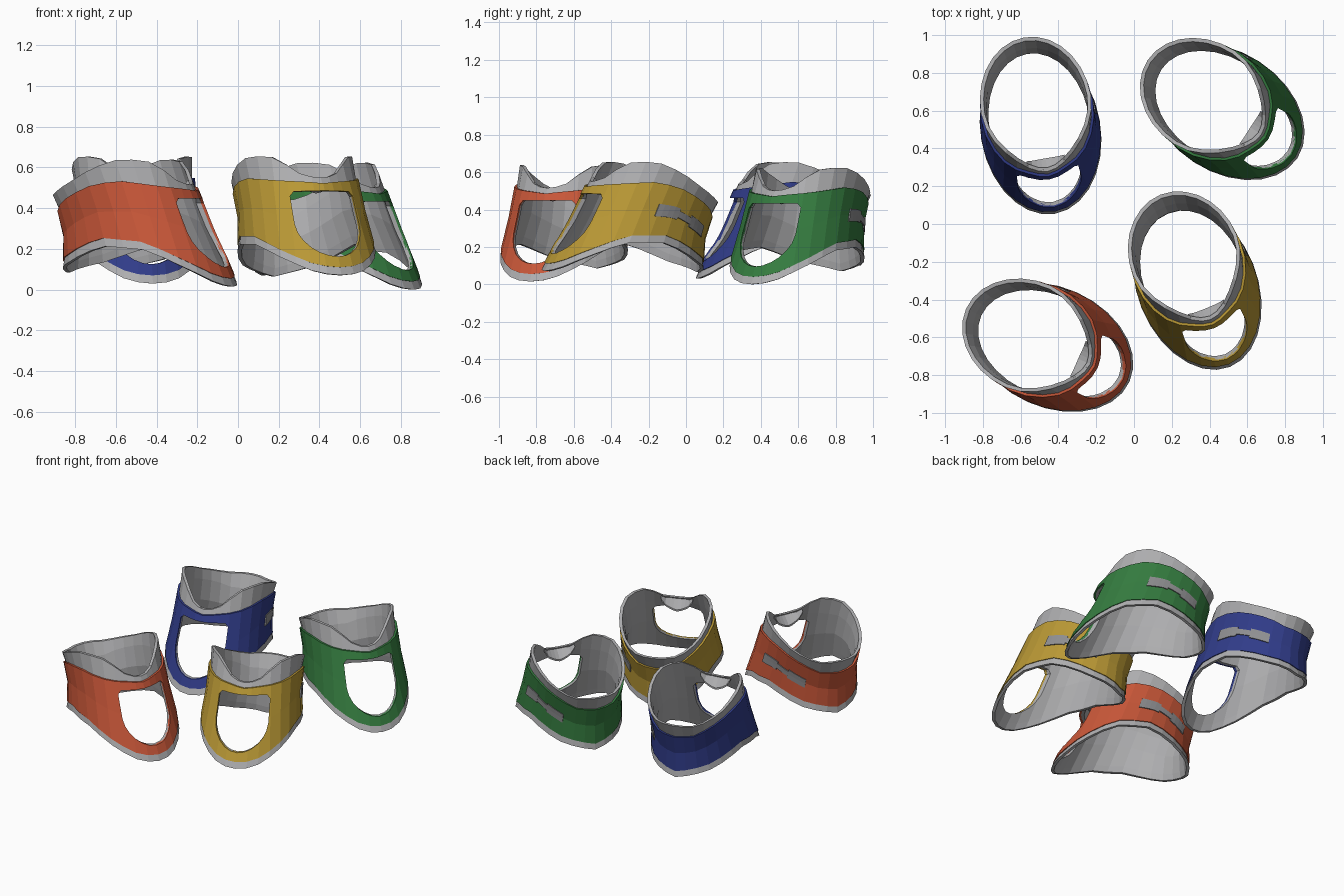
import bpy, bmesh, math

cube = bpy.data.objects.get("Cube")
if cube:
    bpy.data.objects.remove(cube, do_unlink=True)


def material(name, rgb):
    m = bpy.data.materials.new(name)
    m.use_nodes = True
    m.diffuse_color = (*rgb, 1)
    bsdf = next(n for n in m.node_tree.nodes if n.type == 'BSDF_PRINCIPLED')
    bsdf.inputs["Base Color"].default_value = (*rgb, 1)
    bsdf.inputs["Roughness"].default_value = 0.8
    return m


foam = material("foam grey", (0.42, 0.42, 0.43))
strap = material("strap grey", (0.27, 0.27, 0.28))

# Heights around the collar: (degrees from the front, z)
LOWER = [(0, 0), (20, .01), (45, .08), (75, .18), (105, .2), (140, .12), (180, .07)]
UPPER = [(0, .47), (45, .49), (80, .52), (100, .5), (130, .43), (155, .37), (180, .36)]
RIM = [(0, .5), (22, .51), (38, .57), (55, .625), (80, .62), (100, .57), (120, .51),
       (150, .45), (180, .45)]


def height(keys, a):
    d = abs((math.degrees(a) + 180) % 360 - 180)
    for (d0, z0), (d1, z1) in zip(keys, keys[1:]):
        if d <= d1:
            return z0 + (z1 - z0) * (d - d0) / (d1 - d0)
    return keys[-1][1]


def point(a, z, off):
    """Point on the wall, which leans back, narrows at the chin and pinches at the nape."""
    lo, hi = height(LOWER, a), height(RIM, a)
    f = (z - lo) / (hi - lo)
    grow = off - 0.07 * f * (1 - f) * (1 - math.cos(a))
    width = 0.31 - 0.015 * f + grow
    length = 0.44 - 0.08 * f + grow
    chin = 1 - 0.3 * f * max(0, math.cos(a)) ** 2
    return (width * chin * math.sin(a), -0.03 + 0.14 * f - length * math.cos(a), z)


def band_z(t):
    """Height at fraction t between the lower and upper band edges."""
    return lambda a: (height(LOWER, a) + 0.04) * (1 - t) + height(UPPER, a) * t


def add_mesh(name, sections, closed, mat):
    """Bridge closed cross-sections into one solid."""
    bm = bmesh.new()
    rings = [[bm.verts.new(p) for p in s] for s in sections]
    n = len(rings[0])
    for i in range(len(rings) if closed else len(rings) - 1):
        r, s = rings[i], rings[(i + 1) % len(rings)]
        for j in range(n):
            k = (j + 1) % n
            bm.faces.new((r[j], s[j], s[k], r[k]))
    if not closed:
        bm.faces.new(rings[0])
        bm.faces.new(rings[-1][::-1])
    bmesh.ops.recalc_face_normals(bm, faces=bm.faces)
    mesh = bpy.data.meshes.new(name)
    bm.to_mesh(mesh)
    bm.free()
    ob = bpy.data.objects.new(name, mesh)
    bpy.context.collection.objects.link(ob)
    if mat:
        mesh.materials.append(mat)
    return ob


def shell(name, levels, thick, angles, closed, mat):
    """Wall with the given (height rule, outward offset) levels."""
    sections = []
    for a in angles:
        outer = [point(a, z(a), off) for z, off in levels]
        inner = [point(a, z(a), off - thick) for z, off in reversed(levels)]
        sections.append(outer + inner)
    return add_mesh(name, sections, closed, mat)


def window_cutter():
    arc = [math.pi + math.pi * i / 12 for i in range(13)]
    outline = [(0.17 * math.cos(t), 0.265 + 0.17 * math.sin(t)) for t in arc]
    outline += [(0.165, 0.41), (0.145, 0.432), (-0.145, 0.432), (-0.165, 0.41)]
    sections = [[(x, y, z) for x, z in outline] for y in (-0.7, -0.05)]
    ob = add_mesh("window_cutter", sections, False, None)
    ob.hide_render = True
    return ob


def cut(ob, cutter):
    mod = ob.modifiers.new("window", 'BOOLEAN')
    mod.operation = 'DIFFERENCE'
    mod.solver = 'EXACT'
    mod.object = cutter
    bpy.context.view_layer.update()
    graph = bpy.context.evaluated_depsgraph_get()
    mesh = bpy.data.meshes.new_from_object(ob.evaluated_get(graph))
    ob.modifiers.clear()
    ob.data = mesh


def collar(colour, rgb, place, turn, pitch):
    around = [math.tau * i / 28 for i in range(28)]
    lower = lambda a: height(LOWER, a)
    rim = lambda a: height(RIM, a)
    cover = material("cover " + colour, rgb)

    # Foam liner and rigid outer band, both with the throat window
    liner = shell(colour + "_foam_liner",
                  [(lower, .008), (band_z(0), .008), (band_z(.5), 0), (band_z(1), 0), (rim, 0)],
                  0.02, around, True, foam)
    band = shell(colour + "_band",
                 [(band_z(0), .014), (band_z(.5), .014), (band_z(1), .014)],
                 0.018, around, True, cover)
    cutter = window_cutter()
    for ob in (liner, band):
        cut(ob, cutter)
    bpy.data.objects.remove(cutter, do_unlink=True)
    parts = [liner, band]

    # Chin rest sloping in from the front rim
    sections = []
    for i in range(-4, 5):
        a = math.radians(i * 7)
        x, y, z = point(a, rim(a), -0.01)
        reach = 0.06 * math.cos(a * 2.5)
        low = z - reach
        sections.append([(x, y, z), (x, y + reach, low), (x, y + reach, low - .012),
                         (x, y, z - .02)])
    parts.append(add_mesh(colour + "_chin_rest", sections, False, foam))

    # Closure on the left side: two pads joined by a narrower strap
    for name, start, end, half in (("front_pad", 88, 107, .12), ("strap_link", 107, 120, .07),
                                   ("rear_pad", 120, 140, .12)):
        angles = [math.radians(start + (end - start) * i / 4) for i in range(5)]
        parts.append(shell(colour + "_" + name,
                           [(band_z(.5 - half), .021), (band_z(.5), .021),
                            (band_z(.5 + half), .021)],
                           0.009, angles, False, strap))

    for ob in parts:
        ob.location = place
        ob.rotation_euler = (math.radians(pitch), 0, math.radians(turn))


collar("orange", (.58, .095, .04), (-.46, -.64, .015), 66, 0)
collar("yellow", (.48, .31, .035), (.33, -.315, .03), 22, -5)
collar("blue", (.03, .045, .25), (-.5, .525, .03), 10, 0)
collar("green", (.035, .2, .05), (.465, .61, 0), 57, 0)
